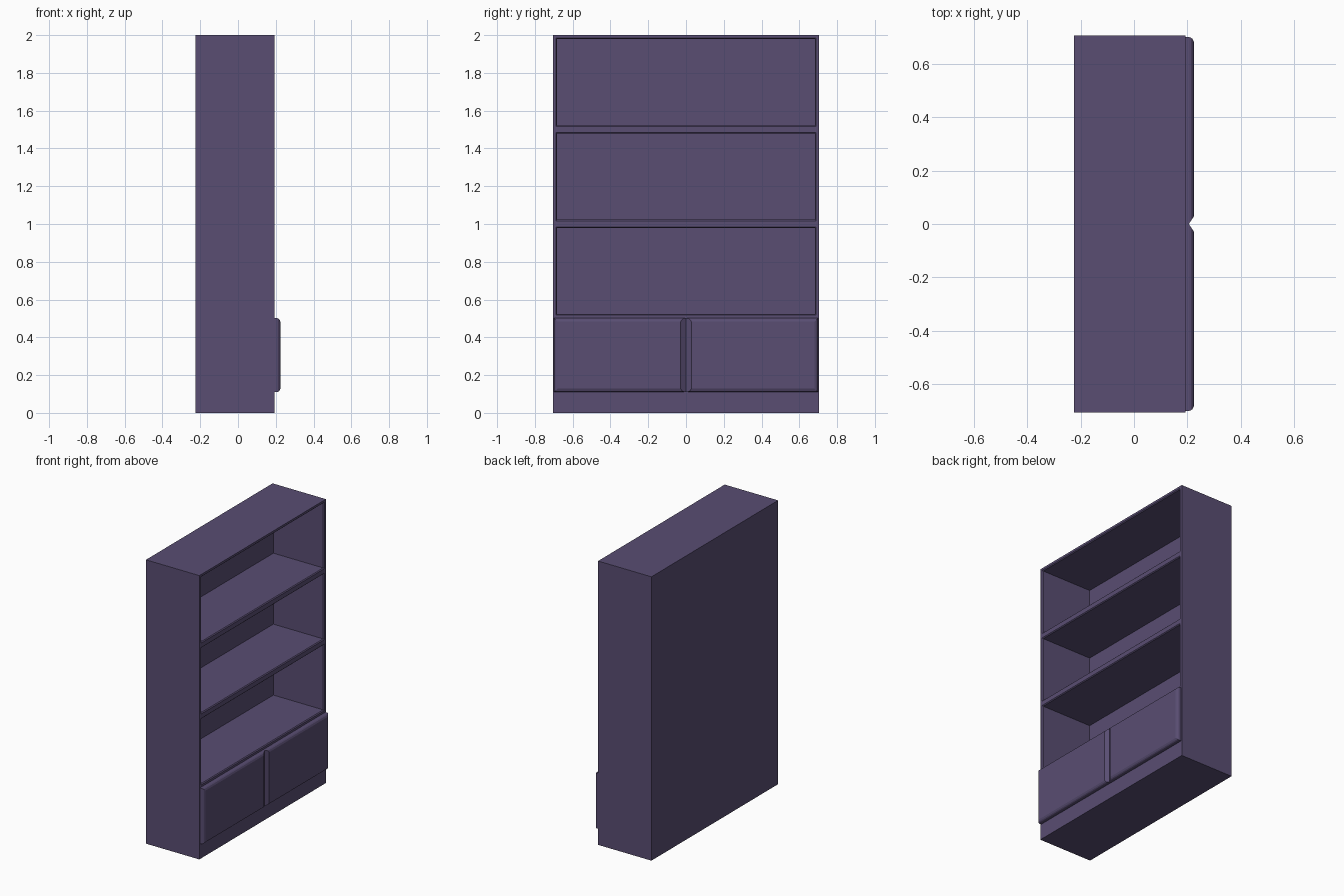
import bpy, bmesh
from mathutils import Vector

if "Cube" in bpy.data.objects:
    bpy.data.objects.remove(bpy.data.objects["Cube"])

mat = bpy.data.materials.new("purple_paint")
mat.diffuse_color = (0.1, 0.075, 0.17, 1)
mat.use_nodes = True
mat.node_tree.nodes["Principled BSDF"].inputs["Base Color"].default_value = mat.diffuse_color

BACK, FACE, FRONT = -0.224, 0.192, 0.224   # x of back, cabinet face, door face
HALF_Y, HEIGHT = 0.705, 2.0
OPEN_Y = 0.688
OPENINGS = [(0.517, 0.985), (1.017, 1.485), (1.517, 1.985)]


def finish(bm, name):
    bmesh.ops.recalc_face_normals(bm, faces=bm.faces)
    mesh = bpy.data.meshes.new(name)
    bm.to_mesh(mesh)
    bm.free()
    mesh.materials.append(mat)
    obj = bpy.data.objects.new(name, mesh)
    bpy.context.collection.objects.link(obj)
    return obj


# Cabinet body: one box, face split at the shelf lines, compartments pushed in
bm = bmesh.new()
bmesh.ops.create_cube(bm, size=1)
bmesh.ops.scale(bm, vec=(FACE - BACK, 2 * HALF_Y, HEIGHT), verts=bm.verts)
bmesh.ops.translate(bm, vec=((FACE + BACK) / 2, 0, HEIGHT / 2), verts=bm.verts)
cuts = [((0, y, 0), (0, 1, 0)) for y in (-OPEN_Y, OPEN_Y)]
cuts += [((0, 0, z), (0, 0, 1)) for pair in OPENINGS for z in pair]
for co, no in cuts:
    bmesh.ops.bisect_plane(bm, geom=bm.verts[:] + bm.edges[:] + bm.faces[:],
                           plane_co=co, plane_no=no)
holes = []
for f in bm.faces:
    c = f.calc_center_median()
    if c.x > FACE - 1e-4 and abs(c.y) < 0.1 and any(a < c.z < b for a, b in OPENINGS):
        holes.append(f)
# Small chamfer round each opening, then the deep recess
bmesh.ops.inset_individual(bm, faces=holes, thickness=0.008, depth=-0.006)
deep = bmesh.ops.extrude_discrete_faces(bm, faces=holes)["faces"]
for f in deep:
    for v in f.verts:
        v.co.x = BACK + 0.022
finish(bm, "bookcase_body")


# Cupboard doors: stacked rectangles give a rounded edge and a wide centre chamfer
def door(name, side):
    bm = bmesh.new()
    # x, inset on outer/top/bottom edges, inset on the centre edge
    rings = [(FACE - 0.002, 0, 0), (0.205, 0, 0), (0.213, 0.002, 0.012),
             (0.219, 0.007, 0.021), (FRONT, 0.018, 0.028)]
    loops = []
    for x, e, c in rings:
        pts = [(c, 0.11 + e), (0.699 - e, 0.11 + e), (0.699 - e, 0.502 - e), (c, 0.502 - e)]
        loops.append([bm.verts.new(Vector((x, side * y, z))) for y, z in pts])
    for a, b in zip(loops, loops[1:]):
        for i in range(4):
            j = (i + 1) % 4
            bm.faces.new((a[i], a[j], b[j], b[i]))
    bm.faces.new(loops[0])
    bm.faces.new(loops[-1])
    finish(bm, name)


door("door_left", -1)
door("door_right", 1)
